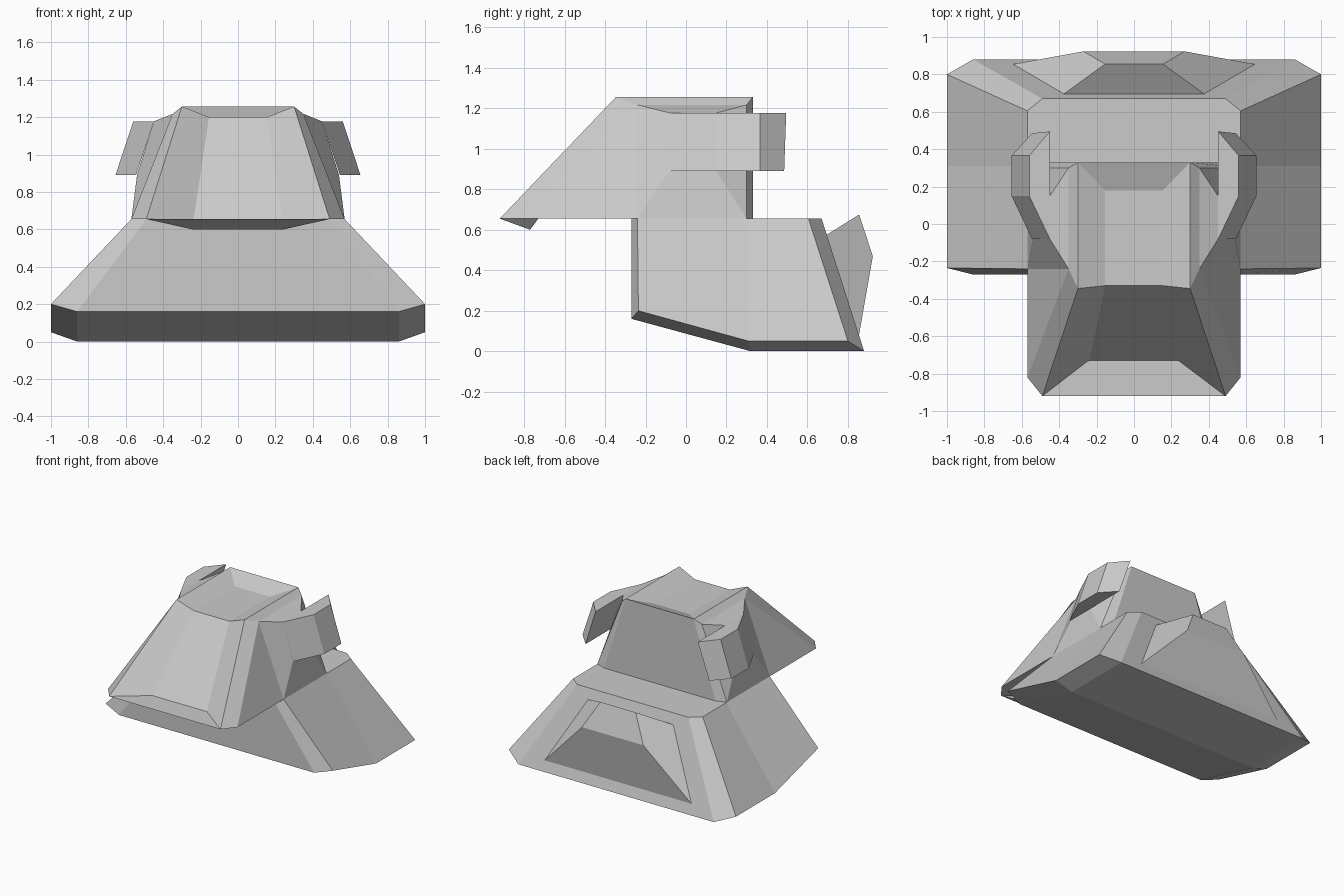
import bpy, bmesh


def mirrored(name, pts, sides, strip=()):
    """Build a part from its right half: side faces are mirrored in x,
    and the strip of points is bridged straight across the middle."""
    bm = bmesh.new()
    right = [bm.verts.new(p) for p in pts]
    left = [bm.verts.new((-x, y, z)) for x, y, z in pts]
    for f in sides:
        bm.faces.new([right[i] for i in f])
        bm.faces.new([left[i] for i in reversed(f)])
    for a, b in zip(strip, strip[1:]):
        bm.faces.new([right[a], right[b], left[b], left[a]])
    bmesh.ops.recalc_face_normals(bm, faces=bm.faces[:])
    mesh = bpy.data.meshes.new(name)
    bm.to_mesh(mesh)
    bm.free()
    obj = bpy.data.objects.new(name, mesh)
    bpy.context.collection.objects.link(obj)
    return obj


# Wide flared lower body with chamfered rim and raised front underside
mirrored("lower_body", [
    (.49, -.27, .655), (.86, -.27, .16), (.86, .32, 0), (.86, .88, 0), (.49, .67, .655),
    (.57, -.24, .655), (1, -.235, .2), (1, .31, .05), (1, .8, .05),
    (.57, .605, .655), (.57, .31, .655)],
    [(0, 1, 6, 5), (1, 2, 7, 6), (2, 3, 8, 7), (3, 4, 9, 8),
     (5, 6, 7, 10), (10, 7, 8, 9), (0, 5, 10, 9, 4)],
    (0, 1, 2, 3, 4, 0))

# Upper body: overhanging sloped nose, dished front and roof, side bosses
mirrored("upper_body", [
    (.49, -.92, .655), (.245, -.77, .6), (.155, -.33, 1.2), (.155, .18, 1.2),
    (.3, .33, 1.257), (.49, .33, .655),
    (.3, -.345, 1.257), (.35, -.24, 1.217), (.57, -.82, .655), (.57, -.24, .655),
    (.57, .3, .655), (.35, .3, 1.217),
    (.45, -.08, 1.177), (.45, .15, 1.177), (.54, -.08, .89), (.54, .15, .89)],
    [(0, 6, 2, 1), (2, 6, 4, 3), (0, 8, 7, 6), (6, 7, 11, 4), (4, 11, 10, 5),
     (7, 8, 9), (7, 9, 14, 12), (12, 14, 15, 13), (13, 15, 10, 11),
     (7, 12, 13, 11), (9, 10, 15, 14), (0, 5, 10, 9, 8)],
    (0, 1, 2, 3, 4, 5, 0))

# Side fins: five-sided outline, leaning outward toward the bottom
top = [(.45, -.08), (.56, .15), (.56, .365), (.45, .495), (.45, .15)]
low = [(.545, -.08), (.655, .15), (.655, .365), (.545, .485), (.545, .15)]
mirrored("side_fins",
         [(x, y, 1.177) for x, y in top] + [(x, y, .89) for x, y in low],
         [(0, 1, 2, 3, 4), (9, 8, 7, 6, 5)]
         + [(i, (i + 1) % 5, (i + 1) % 5 + 5, i + 5) for i in range(5)])

# Wedge-shaped block on the sloping back
mirrored("back_block", [
    (.375, .695, .575), (.155, .855, .675), (.27, .923, .47), (.655, .853, .07)],
    [(0, 1, 2, 3)], (0, 1, 2, 3, 0))
